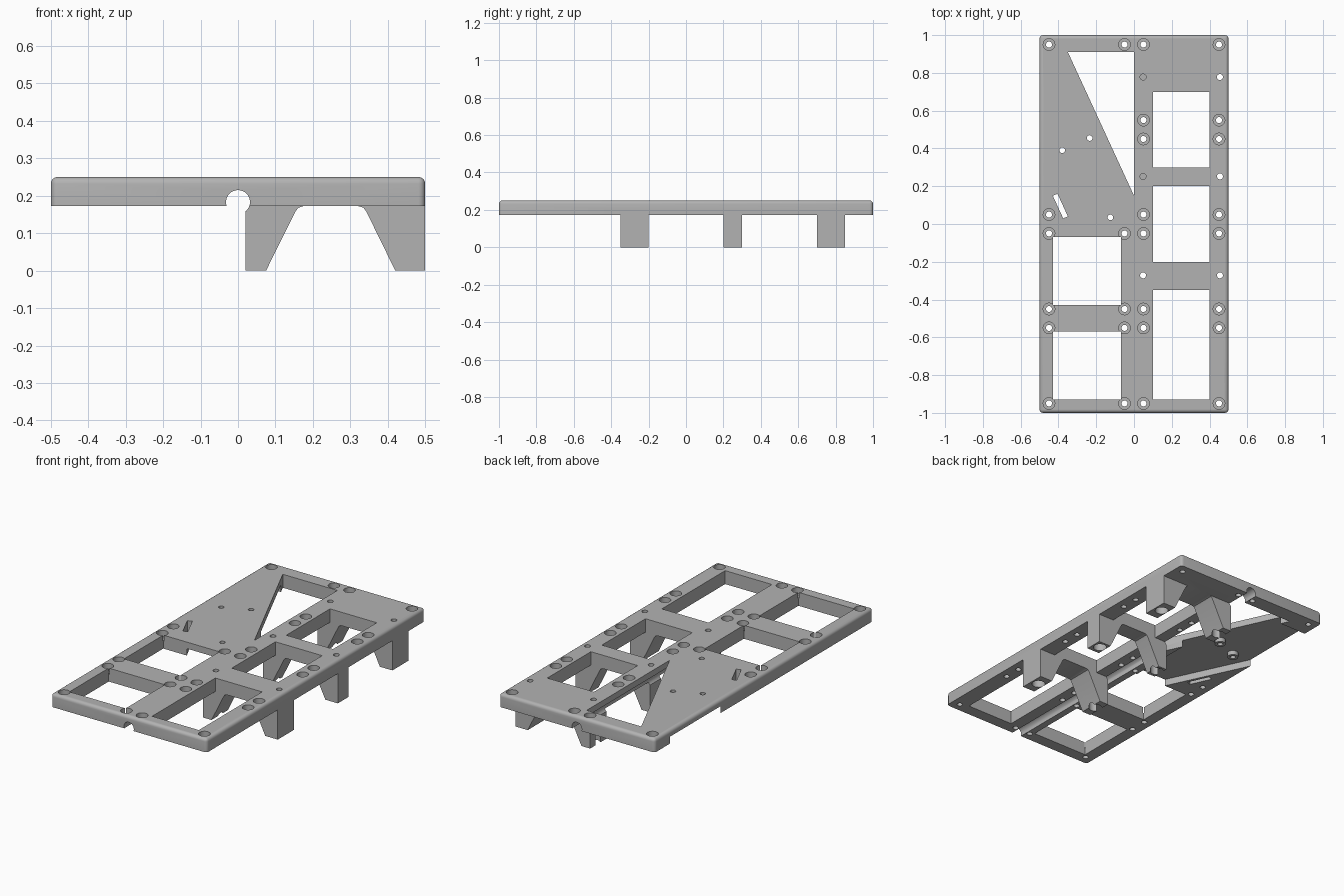
import bpy, bmesh, math
from mathutils import Matrix, Vector

cube = bpy.data.objects.get("Cube")
if cube:
    bpy.data.objects.remove(cube, do_unlink=True)

grey = bpy.data.materials.new("grey plastic")
grey.use_nodes = True
colour = (0.45, 0.45, 0.45, 1)
grey.diffuse_color = colour
grey.node_tree.nodes["Principled BSDF"].inputs["Base Color"].default_value = colour

TOP, UNDER, THIN = 0.25, 0.172, 0.212


def to_object(name, bm):
    bmesh.ops.recalc_face_normals(bm, faces=bm.faces)
    mesh = bpy.data.meshes.new(name)
    bm.to_mesh(mesh)
    bm.free()
    mesh.materials.append(grey)
    obj = bpy.data.objects.new(name, mesh)
    bpy.context.collection.objects.link(obj)
    return obj


def prism(name, points, start, end, axis="z"):
    """Extrude an outline: (x, y) along z, or (x, z) along y."""
    bm = bmesh.new()
    place = (lambda a, b: (a, b, start)) if axis == "z" else (lambda a, b: (a, start, b))
    face = bm.faces.new([bm.verts.new(place(a, b)) for a, b in points])
    new = bmesh.ops.extrude_face_region(bm, geom=[face])["geom"]
    shift = Vector((0, 0, end - start)) if axis == "z" else Vector((0, end - start, 0))
    bmesh.ops.translate(bm, vec=shift, verts=[v for v in new if isinstance(v, bmesh.types.BMVert)])
    return to_object(name, bm)


def box(name, x0, x1, y0, y1, z0, z1):
    return prism(name, [(x0, y0), (x1, y0), (x1, y1), (x0, y1)], z0, z1)


def cylinder(name, x, y, z0, z1, r, sides=24):
    bm = bmesh.new()
    bmesh.ops.create_cone(bm, cap_ends=True, segments=sides, radius1=r, radius2=r, depth=z1 - z0,
                          matrix=Matrix.Translation((x, y, (z0 + z1) / 2)))
    return to_object(name, bm)


def combine(target, tool, operation="DIFFERENCE"):
    mod = target.modifiers.new("join or cut", "BOOLEAN")
    mod.operation, mod.solver, mod.object = operation, "EXACT", tool
    bpy.context.view_layer.objects.active = target
    bpy.ops.object.modifier_apply(modifier=mod.name)
    bpy.data.objects.remove(tool, do_unlink=True)


# Main plate with rounded upper rim and corners
plate = box("base_plate", -0.5, 0.5, -1, 1, UNDER, TOP)
bm = bmesh.new()
bm.from_mesh(plate.data)
rim = [e for e in bm.edges if max(v.co.z for v in e.verts) > TOP - 0.01]
bmesh.ops.bevel(bm, geom=rim, offset=0.018, segments=4, profile=0.5, affect="EDGES")
bm.to_mesh(plate.data)
bm.free()

# Rectangular windows
for x0, x1, y0, y1 in [(-0.43, -0.07, -0.93, -0.57), (-0.43, -0.07, -0.43, -0.07),
                       (0.1, 0.4, -0.93, -0.35), (0.1, 0.4, -0.2, 0.2), (0.1, 0.4, 0.3, 0.7)]:
    combine(plate, box("window", x0, x1, y0, y1, 0.1, 0.3))

# Recess under the slanted panel, leaving it thin
combine(plate, prism("recess", [(-0.275, -0.08), (-0.51, 0.42), (-0.51, 0.86), (-0.05, 0.86),
                                (-0.08, 0.3), (-0.08, -0.08)], 0.1, THIN))

# Bosses under the slanted panel
panel_holes = [(-0.38, 0.39), (-0.235, 0.455), (-0.125, 0.035)]
for x, y in panel_holes:
    combine(plate, cylinder("boss", x, y, THIN - 0.025, TOP - 0.01, 0.03), "UNION")

# Triangular opening and slanted slot
combine(plate, prism("triangle", [(-0.35, 0.91), (0, 0.15), (0, 0.91)], 0.1, 0.3))
combine(plate, prism("slot", [(-0.43, 0.15), (-0.405, 0.16), (-0.35, 0.04), (-0.375, 0.03)], 0.1, 0.3))
for x, y in panel_holes:
    combine(plate, cylinder("panel_hole", x, y, 0.1, 0.3, 0.015, 16))

# Three pairs of tapered legs
inner_leg = [(0.02, 0), (0.075, 0), (0.153, 0.157), (0.161, 0.168), (0.174, UNDER), (0.174, 0.2), (0.02, 0.2)]
outer_leg = [(0.5, 0), (0.42, 0), (0.343, 0.157), (0.335, 0.168), (0.322, UNDER), (0.322, 0.2), (0.5, 0.2)]
for y0, y1, hole_y in [(-0.35, -0.2, -0.272), (0.2, 0.3, 0.252), (0.7, 0.85, 0.778)]:
    for outline, x in [(inner_leg, 0.048), (outer_leg, 0.455)]:
        combine(plate, prism("leg", outline, y0, y1, "y"), "UNION")
        combine(plate, cylinder("leg_counterbore", x, hole_y, -0.05, 0.06, 0.036))
        blind = x < 0.1 and hole_y > 0
        combine(plate, cylinder("leg_hole", x, hole_y, 0.1 if blind else 0.03, 0.3, 0.016, 16))

# Round cable groove along the middle
groove = cylinder("groove", 0, 0, -1.2, 1.2, 0.032, 32)
groove.data.transform(Matrix.Translation((0, 0, 0.183)) @ Matrix.Rotation(math.pi / 2, 4, "X"))
combine(plate, groove)

# Counterbored screw holes
every_x = (-0.45, -0.05, 0.05, 0.45)
right_x = (0.05, 0.45)
rows = {0.95: every_x, 0.55: right_x, 0.45: right_x, 0.05: (-0.45, 0.05, 0.45),
        -0.05: every_x, -0.45: every_x, -0.55: every_x, -0.95: every_x}
for y, xs in rows.items():
    for x in xs:
        combine(plate, cylinder("screw_head", x, y, 0.215, 0.3, 0.031))
        combine(plate, cylinder("screw_hole", x, y, 0.1, 0.3, 0.016, 16))

# Smooth the rounded surfaces, keep crisp edges
bpy.ops.object.select_all(action="DESELECT")
plate.select_set(True)
bpy.context.view_layer.objects.active = plate
bpy.ops.object.shade_smooth_by_angle(angle=math.radians(30))
